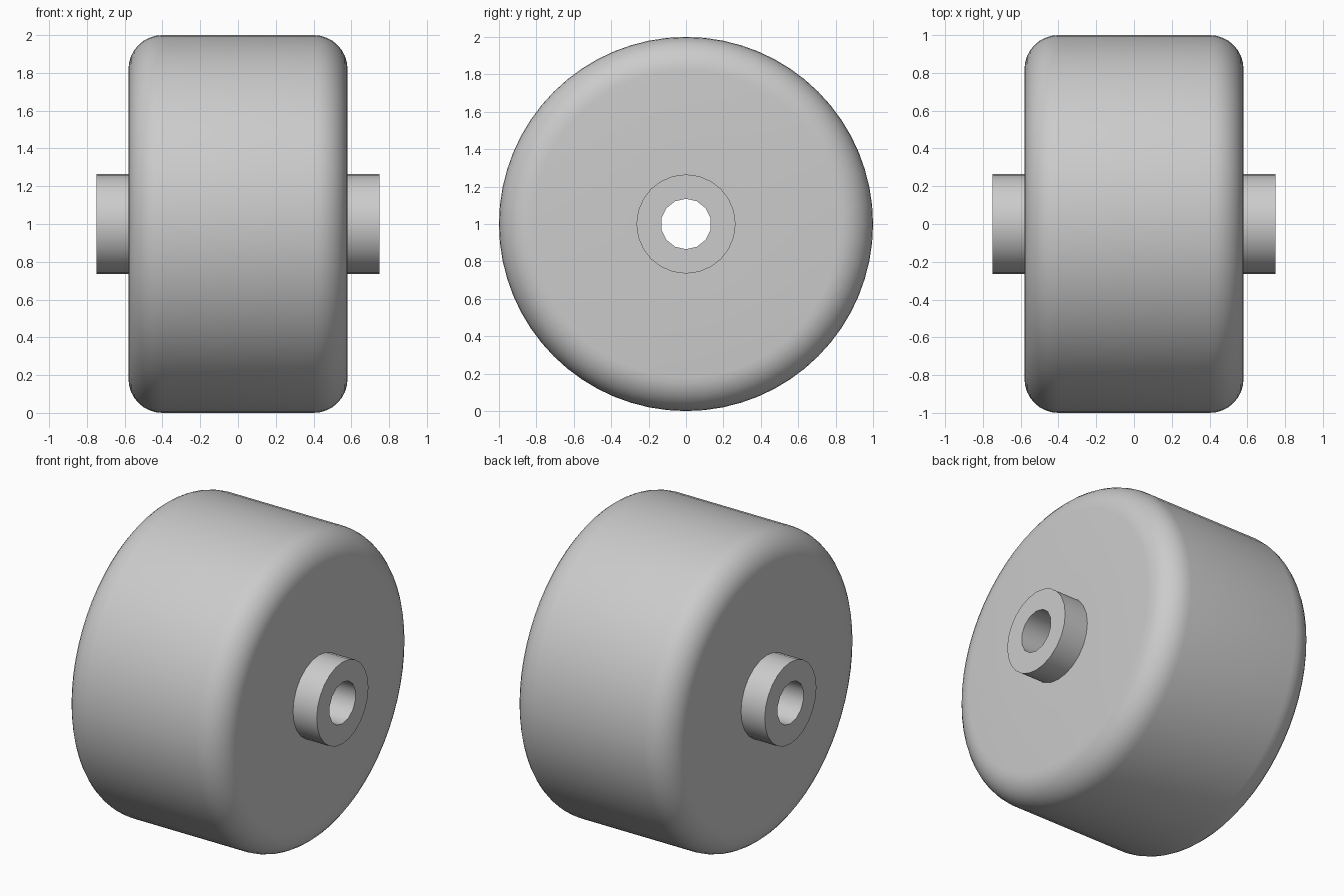
import bpy, bmesh, math
from mathutils import Vector

cube = bpy.data.objects.get("Cube")
if cube:
    bpy.data.objects.remove(cube)

grey = bpy.data.materials.new("light grey")
grey.use_nodes = True
colour = (0.6, 0.6, 0.6, 1)
grey.diffuse_color = colour
grey.node_tree.nodes["Principled BSDF"].inputs["Base Color"].default_value = colour

CENTRE_Z = 1.0


def ring(bm, x, radius, sides):
    """Circle of vertices around the axle, with one vertex at the top."""
    angles = [2 * math.pi * i / sides for i in range(sides)]
    return [bm.verts.new((x, radius * math.sin(a), CENTRE_Z + radius * math.cos(a)))
            for a in angles]


def skin(bm, a, b):
    """Quads between two rings with the same number of sides."""
    n = len(a)
    for i in range(n):
        j = (i + 1) % n
        bm.faces.new((a[i], a[j], b[j], b[i]))


def loop_edges(bm, verts):
    return [bm.edges.get((v, verts[i - 1])) for i, v in enumerate(verts)]


def finish(bm, name):
    bmesh.ops.recalc_face_normals(bm, faces=bm.faces)
    mesh = bpy.data.meshes.new(name)
    bm.to_mesh(mesh)
    bm.free()
    mesh.materials.append(grey)
    obj = bpy.data.objects.new(name, mesh)
    bpy.context.collection.objects.link(obj)
    bpy.ops.object.select_all(action="DESELECT")
    obj.select_set(True)
    bpy.context.view_layer.objects.active = obj
    bpy.ops.object.shade_smooth_by_angle(angle=math.radians(35))
    return obj


# Wheel body: flat sides with rounded shoulders, revolved around the axle
HALF_WIDTH, RADIUS, FILLET, STEPS = 0.58, 1.0, 0.18, 8
HUB_RADIUS = 0.265
shoulder = []
for i in range(STEPS + 1):
    a = math.pi / 2 * i / STEPS
    shoulder.append((HALF_WIDTH - FILLET + FILLET * math.cos(a),
                     RADIUS - FILLET + FILLET * math.sin(a)))
half = [(HALF_WIDTH, HUB_RADIUS - 0.01)] + shoulder
profile = half + [(-x, r) for x, r in reversed(half)]
bm = bmesh.new()
rings = [ring(bm, x, r, 64) for x, r in profile]
# The last skin, back to the first ring, lies hidden inside the hub
for a, b in zip(rings, rings[1:] + rings[:1]):
    skin(bm, a, b)
finish(bm, "wheel_body")

# Hub: a tube through the wheel with an open, coarser bore
HUB_END, BORE_RADIUS = 0.75, 0.135
bm = bmesh.new()
outer = [ring(bm, x, HUB_RADIUS, 24) for x in (-HUB_END, HUB_END)]
bore = [ring(bm, x, BORE_RADIUS, 14) for x in (-HUB_END, HUB_END)]
skin(bm, *outer)
skin(bm, *bore)
for o, b, side in zip(outer, bore, (-1, 1)):
    bmesh.ops.triangle_fill(bm, edges=loop_edges(bm, o) + loop_edges(bm, b),
                            use_beauty=True, normal=Vector((side, 0, 0)))
finish(bm, "hub")
